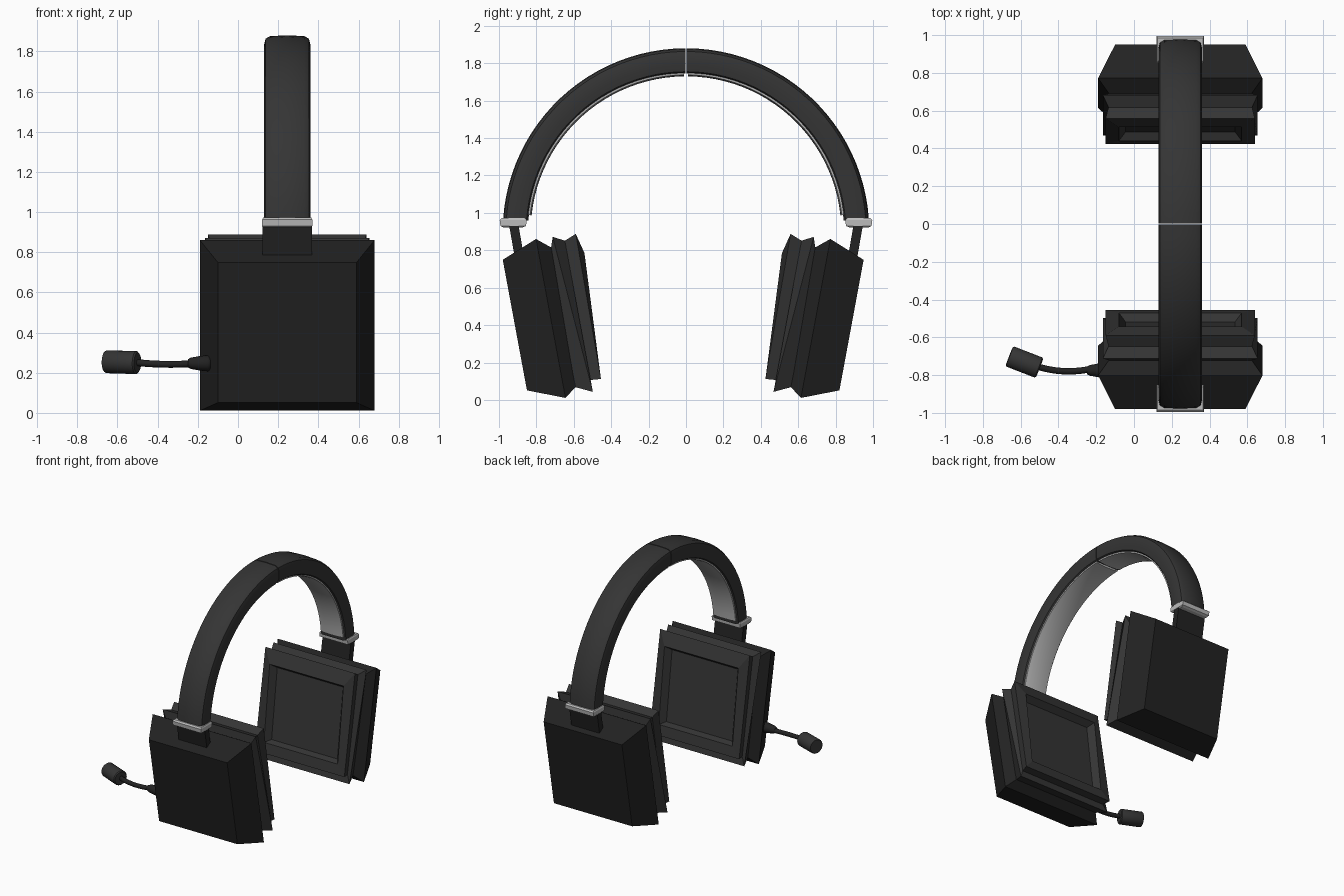
import bpy, bmesh, math
from mathutils import Vector

if "Cube" in bpy.data.objects:
    bpy.data.objects.remove(bpy.data.objects["Cube"])

CX = 0.245           # centre line of the band and cups
MIRROR_Y = -0.015    # mirror plane of the ear cups


def material(name, v):
    m = bpy.data.materials.new(name)
    m.diffuse_color = (v, v, v, 1)
    m.use_nodes = True
    m.node_tree.nodes["Principled BSDF"].inputs["Base Color"].default_value = m.diffuse_color
    return m


black = material("black_plastic", 0.016)
dark = material("dark_padding", 0.035)
silver = material("silver", 0.5)


def loft(name, rings, mat, smooth=None):
    """Skin a list of closed rings and cap both ends."""
    bm = bmesh.new()
    loops = [[bm.verts.new(p) for p in r] for r in rings]
    n = len(loops[0])
    for a, b in zip(loops, loops[1:]):
        for i in range(n):
            j = (i + 1) % n
            bm.faces.new((a[i], a[j], b[j], b[i]))
    bm.faces.new(loops[0])
    bm.faces.new(loops[-1])
    bmesh.ops.recalc_face_normals(bm, faces=bm.faces)
    me = bpy.data.meshes.new(name)
    bm.to_mesh(me)
    bm.free()
    ob = bpy.data.objects.new(name, me)
    bpy.context.collection.objects.link(ob)
    me.materials.append(mat)
    if smooth:
        bpy.ops.object.select_all(action='DESELECT')
        bpy.context.view_layer.objects.active = ob
        ob.select_set(True)
        bpy.ops.object.shade_smooth_by_angle(angle=math.radians(smooth))
    return ob


def both_sides(name, make_rings, mat, plane=0.0, smooth=None):
    """Build a part at -y and its mirror image at +y."""
    rings = make_rings()
    loft(name + "_left", rings, mat, smooth)
    loft(name + "_right", [[(x, 2 * plane - y, z) for x, y, z in r] for r in rings], mat, smooth)


# Ear cup frame: n is depth toward the head, v runs up the tilted cup
TILT = math.radians(10.5)
S, C = math.sin(TILT), math.cos(TILT)


def cup_ring(hx, n_top, v_top, n_bot, v_bot):
    def pt(x, n, v):
        return (CX + x, -0.915 + n * C - v * S, 0.40 + n * S + v * C)
    return [pt(-hx, n_bot, v_bot), pt(hx, n_bot, v_bot),
            pt(hx, n_top, v_top), pt(-hx, n_top, v_top)]


# Cup shell: bevelled outer face, widest rim, groove
both_sides("ear_cup", lambda: [cup_ring(*r) for r in (
    (0.345, 0.00, 0.355, 0.00, -0.355),
    (0.435, 0.195, 0.432, 0.195, -0.432),
    (0.375, 0.27, 0.37, 0.26, -0.384))], black, MIRROR_Y)

# Ear pad: two flared ridges, then the recessed face
both_sides("ear_pad", lambda: [cup_ring(*r) for r in (
    (0.375, 0.265, 0.37, 0.255, -0.384),
    (0.410, 0.285, 0.427, 0.345, -0.427),
    (0.380, 0.345, 0.395, 0.340, -0.362),
    (0.395, 0.409, 0.420, 0.400, -0.367),
    (0.325, 0.436, 0.311, 0.399, -0.287),
    (0.290, 0.385, 0.285, 0.355, -0.265))], dark, MIRROR_Y)


# Headband halves: a cross-section of (x, radius) swept round a quarter arc
def arc(section, start, end, steps=24, cz=0.90):
    rings = []
    for i in range(steps + 1):
        a = math.radians(start + (end - start) * i / steps)
        rings.append([(CX + x, -r * math.cos(a), cz + r * math.sin(a)) for x, r in section])
    return rings


half = [(0.095, 0.845), (0.11, 0.855), (0.115, 0.89), (0.115, 0.935), (0.108, 0.963), (0.085, 0.976), (0.0, 0.98)]
band = half + [(-x, r) for x, r in reversed(half[:-1])]
both_sides("headband", lambda: arc(band, 4, 89.8), dark, smooth=40)

lining = [(-0.1, 0.852), (-0.098, 0.838), (-0.06, 0.832), (0, 0.83),
          (0.06, 0.832), (0.098, 0.838), (0.1, 0.852)]
both_sides("band_lining", lambda: arc(lining, 6, 89.3), silver, smooth=40)


# Silver end clips and the sliding arms
def box_ring(y0, y1, z, hx):
    return [(CX - hx, y0, z), (CX + hx, y0, z), (CX + hx, y1, z), (CX - hx, y1, z)]


both_sides("band_clip", lambda: [
    box_ring(-0.975, -0.875, 0.922, 0.118), box_ring(-0.992, -0.855, 0.930, 0.125),
    box_ring(-0.996, -0.852, 0.962, 0.125), box_ring(-0.985, -0.862, 0.972, 0.12)], silver)
both_sides("slider_arm", lambda: [
    box_ring(-0.945, -0.895, 0.93, 0.124), box_ring(-0.917, -0.867, 0.77, 0.124)], black)


# Microphone: round sections (centre, radius) along a path
def tube(name, stations, mat, sides=20):
    pts = [Vector(p) for p, _ in stations]
    rings = []
    for i, (_, r) in enumerate(stations):
        t = (pts[min(i + 1, len(pts) - 1)] - pts[max(i - 1, 0)]).normalized()
        up = Vector((0, 0, 1))
        side = t.cross(up).normalized()
        up = side.cross(t)
        rings.append([pts[i] + r * (math.cos(k * math.tau / sides) * side
                                    + math.sin(k * math.tau / sides) * up) for k in range(sides)])
    return loft(name, rings, mat, 40)


tube("mic_mount", [((x, -0.775, 0.247), r) for x, r in (
    (-0.130, 0.020), (-0.137, 0.034), (-0.15, 0.040), (-0.19, 0.036),
    (-0.235, 0.028), (-0.25, 0.020))], black)

boom = []
for i in range(13):
    t = i / 12
    a, b, c = Vector((-0.23, -0.768, 0.245)), Vector((-0.39, -0.80, 0.235)), Vector((-0.54, -0.745, 0.255))
    boom.append(((1 - t) ** 2 * a + 2 * t * (1 - t) * b + t * t * c, 0.017))
tube("mic_boom", boom, black, 12)

a, b = Vector((-0.500, -0.762, 0.25)), Vector((-0.660, -0.700, 0.255))
tube("mic_head", [(a.lerp(b, t), r) for t, r in (
    (0, 0.050), (0.04, 0.057), (0.96, 0.057), (1, 0.052))], dark, 24)
